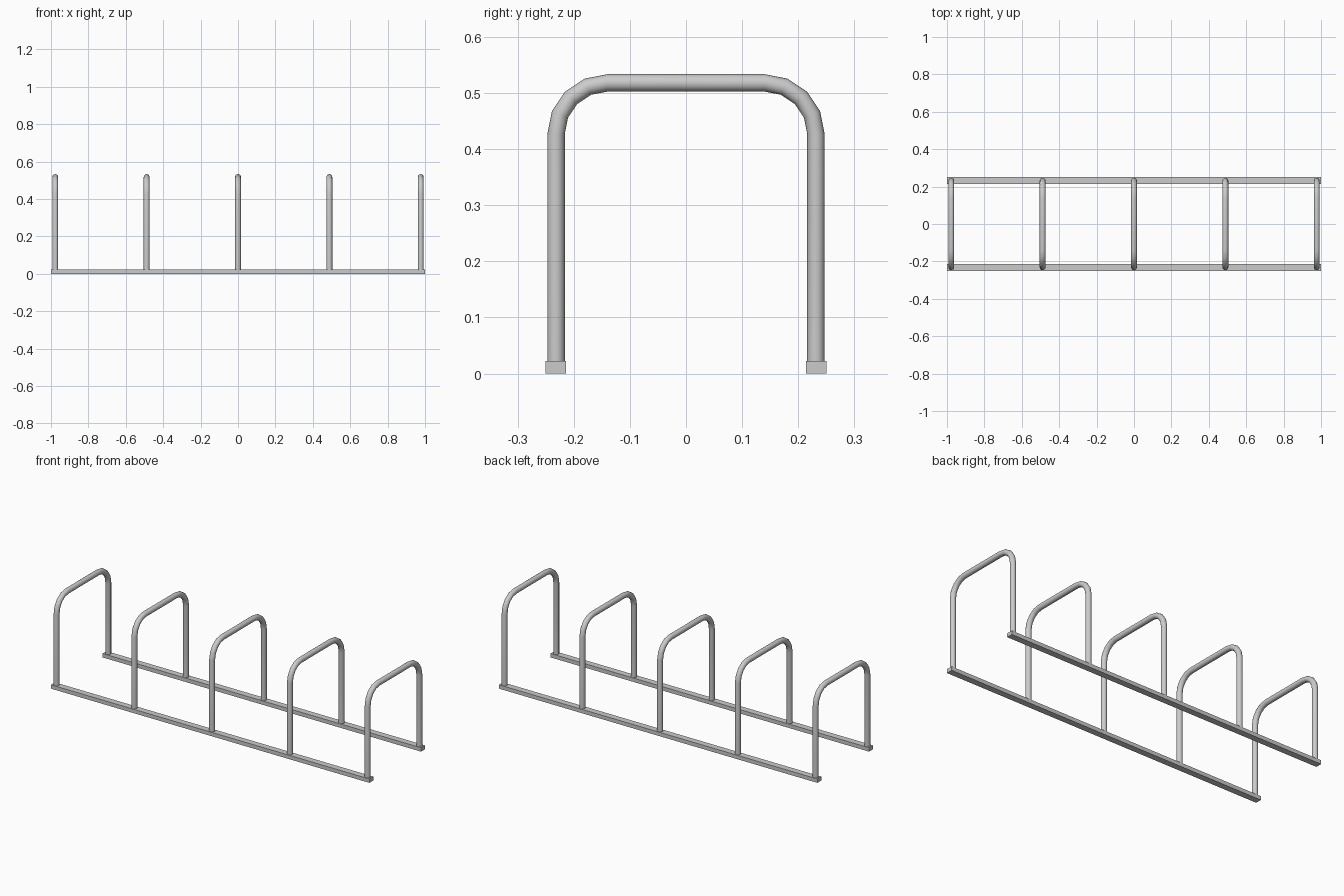
import bpy, bmesh, math

if "Cube" in bpy.data.objects:
    bpy.data.objects.remove(bpy.data.objects["Cube"])

LEG_Y, TOP_Z = 0.2315, 0.518      # tube centre line
TUBE_R, BEND_R = 0.0155, 0.091
SIDES, BEND_STEPS = 16, 4
RAIL_W, RAIL_H = 0.036, 0.022


def make_object(name, bm, smooth=False):
    bmesh.ops.recalc_face_normals(bm, faces=bm.faces[:])
    mesh = bpy.data.meshes.new(name)
    bm.to_mesh(mesh)
    bm.free()
    obj = bpy.data.objects.new(name, mesh)
    bpy.context.collection.objects.link(obj)
    if smooth:
        bpy.ops.object.select_all(action='DESELECT')
        obj.select_set(True)
        bpy.context.view_layer.objects.active = obj
        bpy.ops.object.shade_smooth_by_angle(angle=math.radians(40))
    return obj


def rail(name, y):
    bm = bmesh.new()
    bmesh.ops.create_cube(bm, size=1)
    bmesh.ops.scale(bm, vec=(2, RAIL_W, RAIL_H), verts=bm.verts)
    bmesh.ops.translate(bm, vec=(0, y, RAIL_H / 2), verts=bm.verts)
    return make_object(name, bm)


def hoop_path():
    # centre line points with their outward angle in the y-z plane
    path = [(LEG_Y, RAIL_H - 0.002, 0.0)]
    for side in (1, -1):
        cy, cz = side * (LEG_Y - BEND_R), TOP_Z - BEND_R
        start = 0 if side == 1 else math.pi / 2
        for i in range(BEND_STEPS + 1):
            a = start + math.pi / 2 * i / BEND_STEPS
            path.append((cy + BEND_R * math.cos(a), cz + BEND_R * math.sin(a), a))
    path.append((-LEG_Y, RAIL_H - 0.002, math.pi))
    return path


def hoop(name, x):
    bm = bmesh.new()
    rings = []
    for y, z, a in hoop_path():
        ring = []
        for k in range(SIDES):
            t = 2 * math.pi * k / SIDES
            out = TUBE_R * math.cos(t)
            ring.append(bm.verts.new((x + TUBE_R * math.sin(t),
                                      y + out * math.cos(a),
                                      z + out * math.sin(a))))
        rings.append(ring)
    for r0, r1 in zip(rings, rings[1:]):
        for k in range(SIDES):
            n = (k + 1) % SIDES
            bm.faces.new((r0[k], r0[n], r1[n], r1[k]))
    bm.faces.new(rings[0])
    bm.faces.new(rings[-1])
    return make_object(name, bm, smooth=True)


# two ground rails
rail("front_rail", -LEG_Y - 0.0005)
rail("back_rail", LEG_Y + 0.0005)

# five bent tube hoops
for i in range(5):
    hoop(f"hoop_{i + 1}", (i - 2) * 0.4885)
